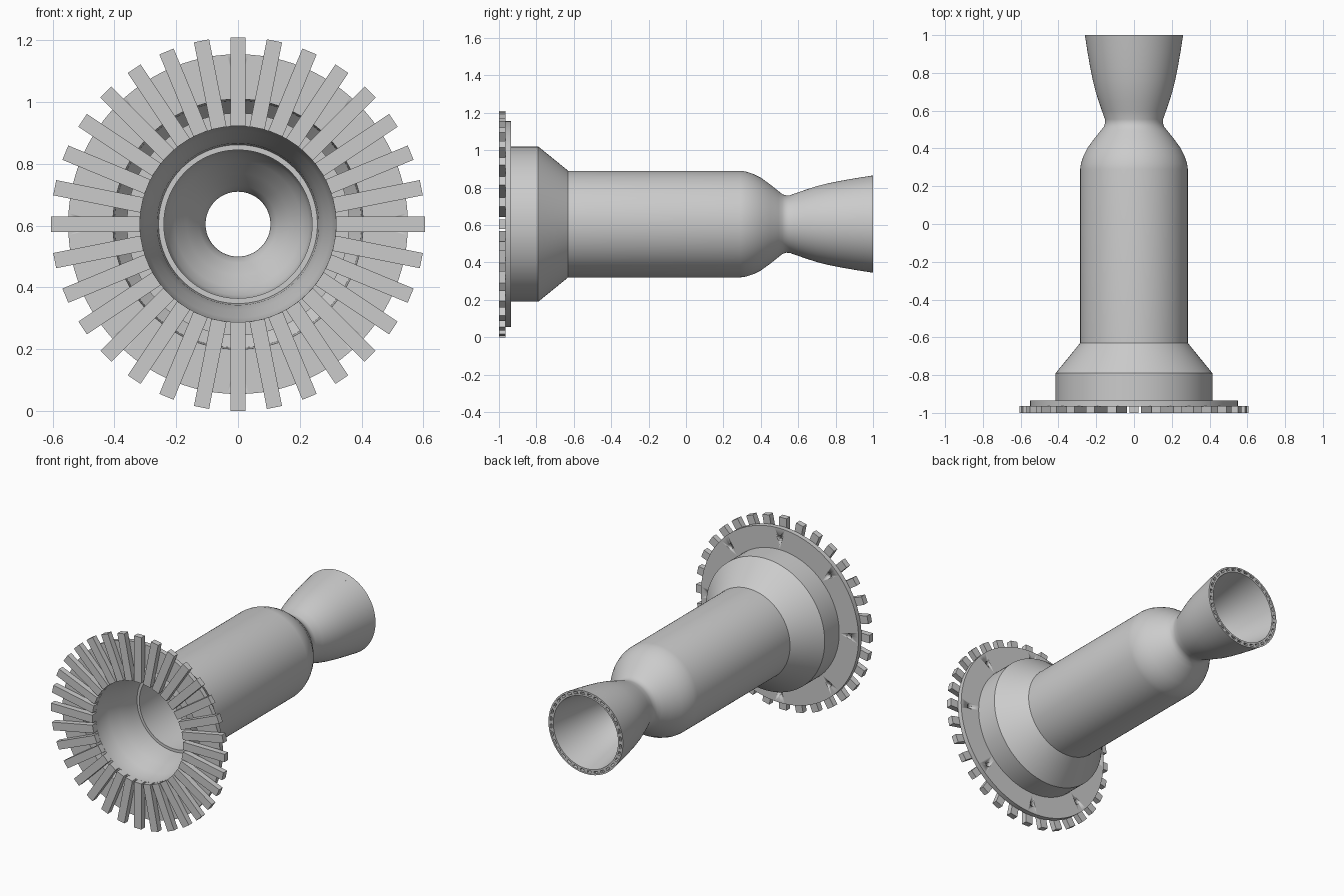
import bpy, bmesh, math
from mathutils import Matrix, Vector

if "Cube" in bpy.data.objects:
    bpy.data.objects.remove(bpy.data.objects["Cube"])

CZ = 0.605      # height of the axis
N = 32          # ribs / cooling channels


def finish(name, bm, angle=30):
    bmesh.ops.recalc_face_normals(bm, faces=bm.faces)
    me = bpy.data.meshes.new(name)
    bm.to_mesh(me)
    bm.free()
    ob = bpy.data.objects.new(name, me)
    bpy.context.collection.objects.link(ob)
    ob.location.z = CZ
    bpy.ops.object.select_all(action='DESELECT')
    bpy.context.view_layer.objects.active = ob
    ob.select_set(True)
    bpy.ops.object.shade_smooth_by_angle(angle=math.radians(angle))
    return ob


def lathe(name, profile, seg=96):
    """Revolve a closed (radius, y) outline about the y axis."""
    bm = bmesh.new()
    rings = [[bm.verts.new((r * math.cos(2 * math.pi * i / seg), y,
                            r * math.sin(2 * math.pi * i / seg)))
              for i in range(seg)] for r, y in profile]
    for a, b in zip(rings, rings[1:] + rings[:1]):
        for i in range(seg):
            j = (i + 1) % seg
            bm.faces.new((a[i], a[j], b[j], b[i]))
    return finish(name, bm)


def radial_bars(name, r0, r1, y0, y1, width):
    """Ring of rectangular bars pointing outward."""
    bm = bmesh.new()
    for i in range(N):
        m = (Matrix.Rotation(2 * math.pi * i / N, 4, 'Y')
             @ Matrix.Translation(((r0 + r1) / 2, (y0 + y1) / 2, 0))
             @ Matrix.Diagonal((r1 - r0, y1 - y0, width, 1)))
        bmesh.ops.create_cube(bm, size=1, matrix=m)
    return finish(name, bm)


# Chamber, throat and bell with front flange and open manifold
outer = [(.405, -.965), (.55, -.965), (.55, -.935), (.415, -.935),
         (.415, -.79), (.285, -.63), (.285, .29), (.281, .32), (.268, .36),
         (.248, .4), (.212, .45), (.176, .495), (.16, .515), (.153, .535),
         (.154, .555), (.17, .6), (.187, .65), (.203, .7), (.218, .76),
         (.232, .83), (.246, .91), (.26, 1)]
rim_groove = [(.25, 1), (.236, .9), (.224, .9), (.237, 1), (.226, 1)]
inner = [(.211, .91), (.195, .83), (.178, .75), (.155, .67), (.13, .6),
         (.112, .56), (.105, .53), (.11, .505), (.125, .475), (.165, .42),
         (.205, .365), (.23, .325), (.24, .28), (.24, -.64), (.257, -.64),
         (.262, -.70), (.278, -.78), (.303, -.86), (.317, -.92), (.317, -.965)]
manifold = [(.36, -.965), (.355, -.88), (.33, -.78), (.3, -.7),
            (.318, -.7), (.4, -.8)]
body = lathe("thrust_chamber", outer + rim_groove + inner + manifold)

# Bolt holes in the flange
bm = bmesh.new()
for i in range(8):
    a = math.pi * i / 4
    m = (Matrix.Translation((.486 * math.cos(a), -.95, .486 * math.sin(a)))
         @ Matrix.Rotation(math.pi / 2, 4, 'X'))
    bmesh.ops.create_cone(bm, cap_ends=True, segments=16, radius1=.016,
                          radius2=.016, depth=.1, matrix=m)
cutter = finish("bolt_hole_cutter", bm)
cutter.hide_render = True
mod = body.modifiers.new("bolt_holes", 'BOOLEAN')
mod.object = cutter
mod.operation = 'DIFFERENCE'
mod.solver = 'EXACT'
bpy.context.view_layer.objects.active = body
bpy.ops.object.modifier_apply(modifier=mod.name)
bpy.data.objects.remove(cutter)

# Front ribs and the channel walls at the bell's exit
radial_bars("front_ribs", .317, .605, -1, -.964, .05)
radial_bars("exit_channel_walls", .234, .252, .95, .999, .022)
